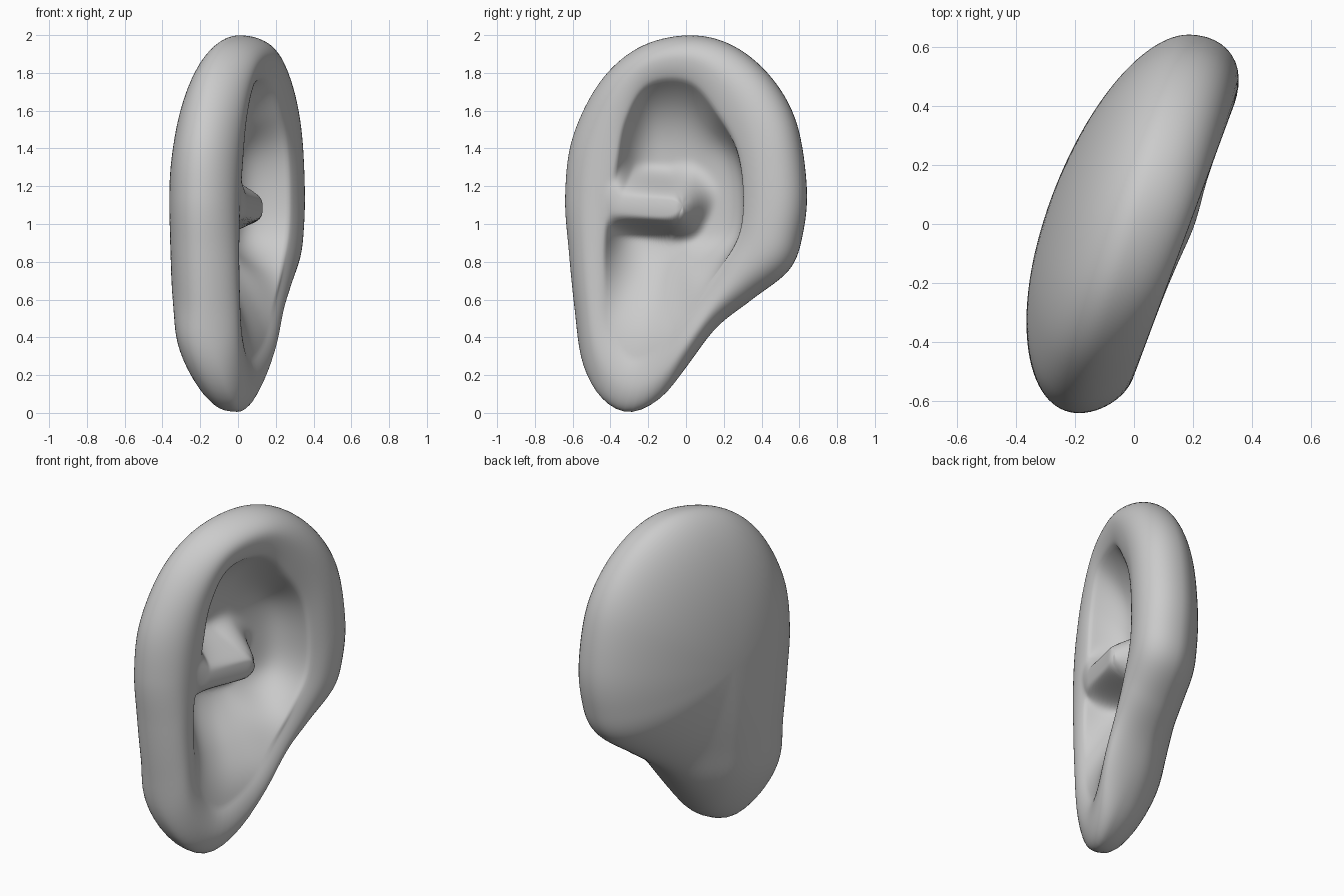
import bpy, bmesh, math
from mathutils import Vector

default_cube = bpy.data.objects.get("Cube")
if default_cube:
    bpy.data.objects.remove(default_cube, do_unlink=True)

SEGMENTS = 160
CENTRE = Vector((-0.02, 1.1))

# Side profile of the whole ear and edge of the hollow, as (y, z)
OUTLINE = [(0.02, 2.0), (0.25, 1.945), (0.45, 1.78), (0.585, 1.54), (0.64, 1.2),
           (0.62, 0.95), (0.55, 0.76), (0.35, 0.6), (0.16, 0.45), (0.0, 0.24),
           (-0.13, 0.08), (-0.3, 0.0), (-0.45, 0.08), (-0.55, 0.27), (-0.59, 0.55),
           (-0.62, 0.85), (-0.64, 1.15), (-0.6, 1.46), (-0.45, 1.76), (-0.24, 1.94)]
HOLLOW = [(0.02, 1.75), (0.18, 1.56), (0.27, 1.38), (0.3, 1.15), (0.28, 0.95),
          (0.19, 0.78), (0.05, 0.58), (-0.1, 0.38), (-0.28, 0.28), (-0.4, 0.45),
          (-0.43, 0.75), (-0.42, 1.0), (-0.37, 1.3), (-0.32, 1.55), (-0.2, 1.74)]
RIDGE = [Vector(p) for p in ((-0.5, 1.22), (-0.36, 1.1), (-0.08, 1.08))]


def smooth(t):
    t = min(1, max(0, t))
    return t * t * (3 - 2 * t)


def polar_radius(points):
    """Smooth a closed profile and return its radius at each segment angle."""
    pts = [Vector(p) - CENTRE for p in points]
    n, samples = len(pts), []
    for i in range(n):
        a, b, c, d = (pts[(i + k) % n] for k in (-1, 0, 1, 2))
        for j in range(16):
            t = j / 16
            p = (b * 2 + (c - a) * t + (a * 2 - b * 5 + c * 4 - d) * t * t
                 + (b * 3 - a - c * 3 + d) * t ** 3) / 2
            samples.append((math.atan2(p.y, p.x) % math.tau, p.length))
    samples.sort()
    first, last = samples[0], samples[-1]
    samples = [(last[0] - math.tau, last[1])] + samples + [(first[0] + math.tau, first[1])]
    radii = []
    for i in range(SEGMENTS):
        angle = math.tau * i / SEGMENTS
        for (a0, r0), (a1, r1) in zip(samples, samples[1:]):
            if a0 <= angle <= a1:
                radii.append(r0 + (r1 - r0) * (angle - a0) / max(a1 - a0, 1e-6))
                break
    return radii


def face_plane(p):
    """Slanted front, slightly fuller beside the lobe."""
    swell = (p - Vector((-0.08, 0.42))).length / 0.2
    return 0.19 + 0.37 * p.x + 0.02 * math.exp(-swell ** 2)


def edge_x(p):
    return 0.29 * p.x + 0.08 * smooth((0.45 - p.y) / 0.45)


def add_ridge(height, p):
    """Raise the curved, broad ridge that crosses the hollow."""
    distance = 1
    for a, b in zip(RIDGE, RIDGE[1:]):
        t = min(1, max(0, (p - a).dot(b - a) / (b - a).length_squared))
        distance = min(distance, (p - a.lerp(b, t)).length)
    # Steep below, gentle above and at the tip
    reach = 0.17 + 0.07 * smooth((p.y - 1.0) / 0.2) + 0.05 * smooth((p.x + 0.1) / 0.15)
    weight = smooth((reach - distance) / (reach - 0.05))
    top = -0.015 - 0.08 * max(0, p.x + 0.35) - 2 * distance ** 2
    return max(height, height + (top - height) * weight)


def hollow_point(p, b):
    depth = 0.05 + 0.21 * smooth((p.y - 0.25) / 0.7)
    steepness = 2.2 + 1.6 * smooth((p.y - 0.6) / 0.4)
    height = -0.03 - depth * (1 - b ** steepness)
    lower_swell = (p - Vector((0.02, 0.76))).length / 0.14
    height += 0.03 * math.exp(-lower_swell ** 2)
    return face_plane(p) + add_ridge(height, p)


def rim_point(p, a, crest):
    """Quarter-round from the outline to the crest, then a soft dip inward."""
    plane = face_plane(p)
    if a < crest:
        return plane + add_ridge(-0.03 * (1 - a / crest) ** 2, p)
    bulge = math.sqrt(max(0, 1 - ((a - crest) / (1 - crest)) ** 2))
    return edge_x(p) + (plane - edge_x(p)) * bulge


def back_point(p, s):
    power = 2 + 0.5 * smooth((0.6 - p.y) / 0.5)
    return edge_x(p) - 0.31 * max(0, 1 - s ** power) ** (1 / power)


# Rings run from the floor of the hollow, over the rim, to the back
rings = [("hollow", (i / 36) ** 0.85) for i in range(1, 37)]
rings += [("inner rim", i / 8) for i in range(1, 9)]
rings += [("outer rim", math.sin(math.pi / 2 * i / 12)) for i in range(1, 13)]
rings += [("back", math.cos(math.pi / 2 * i / 28)) for i in range(1, 28)]

outer, inner = polar_radius(OUTLINE), polar_radius(HOLLOW)
bm = bmesh.new()
loops = []
for part, t in rings:
    loop = []
    for i in range(SEGMENTS):
        angle = math.tau * i / SEGMENTS
        direction = Vector((math.cos(angle), math.sin(angle)))
        rear = smooth(direction.x)
        crest = 0.5 - 0.2 * rear
        if part == "hollow":
            # The rear wall of the hollow is undercut
            p = CENTRE + direction * inner[i] * t * (1 + 1.4 * rear * (1 - t))
            x = hollow_point(p, t)
        elif part == "back":
            p = CENTRE + direction * outer[i] * t
            x = back_point(p, t)
        else:
            a = crest * t if part == "inner rim" else crest + (1 - crest) * t
            p = CENTRE + direction * (inner[i] + (outer[i] - inner[i]) * a)
            x = rim_point(p, a, crest)
        loop.append(bm.verts.new((x, p.x, p.y)))
    loops.append(loop)

for low, high in zip(loops, loops[1:]):
    for i in range(SEGMENTS):
        j = (i + 1) % SEGMENTS
        bm.faces.new((low[i], low[j], high[j], high[i]))

# Close the floor of the hollow and the middle of the back
for loop, x in ((loops[0], hollow_point(CENTRE, 0)), (loops[-1], back_point(CENTRE, 0))):
    pole = bm.verts.new((x, CENTRE.x, CENTRE.y))
    for i in range(SEGMENTS):
        bm.faces.new((loop[i], loop[(i + 1) % SEGMENTS], pole))
bmesh.ops.recalc_face_normals(bm, faces=bm.faces)

mesh = bpy.data.meshes.new("ear")
bm.to_mesh(mesh)
bm.free()
ear = bpy.data.objects.new("ear", mesh)
bpy.context.collection.objects.link(ear)

# Plain grey clay
clay = bpy.data.materials.new("grey_clay")
clay.use_nodes = True
colour = (0.6, 0.6, 0.6, 1)
clay.diffuse_color = colour
clay.node_tree.nodes["Principled BSDF"].inputs["Base Color"].default_value = colour
mesh.materials.append(clay)

# Soften the creases and shade smoothly
soften = ear.modifiers.new("soften", "SMOOTH")
soften.factor = 0.5
soften.iterations = 4
bpy.context.view_layer.objects.active = ear
ear.select_set(True)
bpy.ops.object.shade_smooth()
